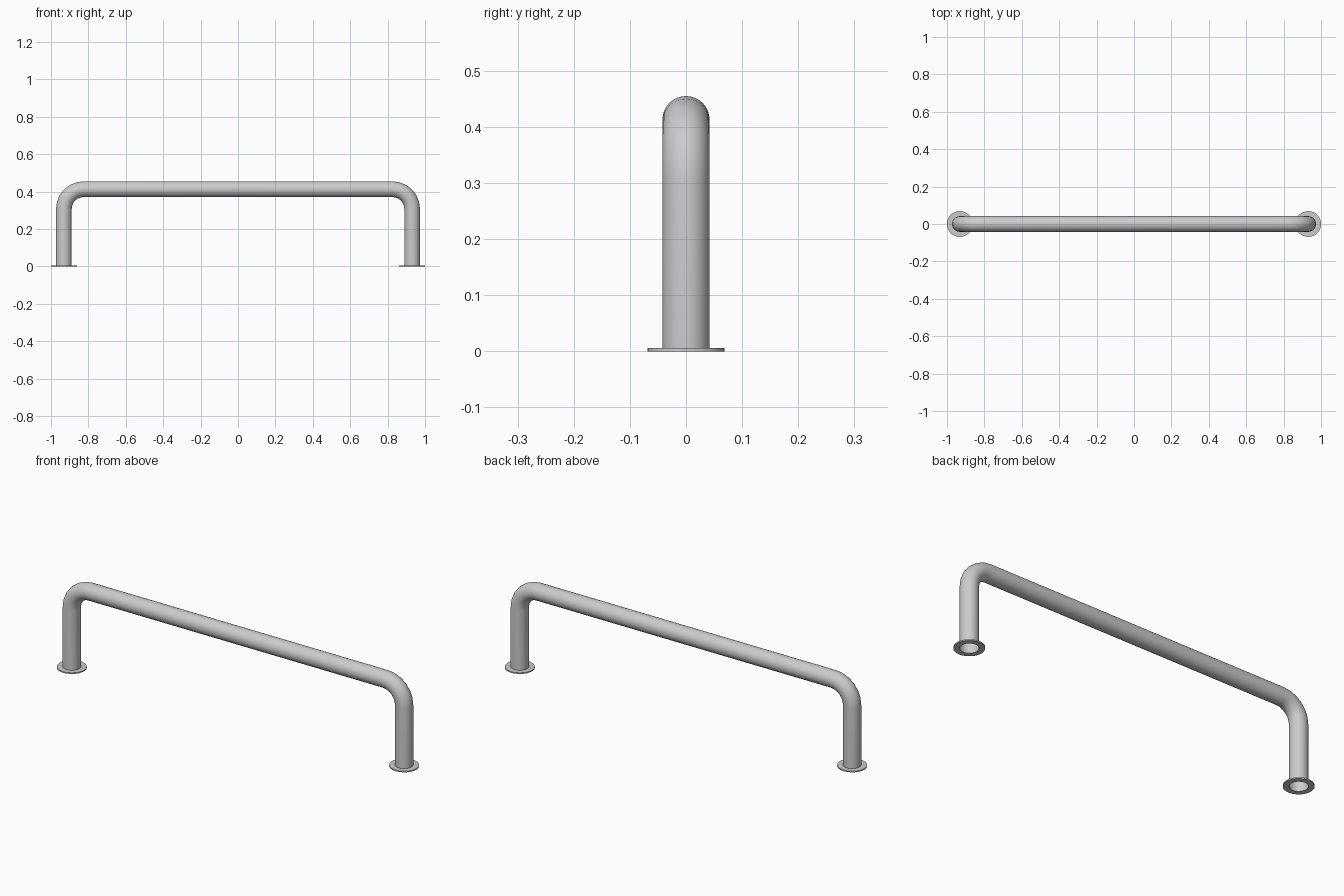
import bpy, bmesh
from math import sin, cos, pi, radians

if "Cube" in bpy.data.objects:
    bpy.data.objects.remove(bpy.data.objects["Cube"])

LEG_X, TOP_Z = 0.931, 0.413
TUBE_R, BEND_R = 0.042, 0.105
FLANGE_R, FLANGE_H = 0.069, 0.006
SIDES, BEND_STEPS = 32, 6


def finish(bm, name):
    bmesh.ops.recalc_face_normals(bm, faces=bm.faces)
    mesh = bpy.data.meshes.new(name)
    bm.to_mesh(mesh)
    bm.free()
    ob = bpy.data.objects.new(name, mesh)
    bpy.context.collection.objects.link(ob)
    bpy.ops.object.select_all(action='DESELECT')
    ob.select_set(True)
    bpy.context.view_layer.objects.active = ob
    bpy.ops.object.shade_smooth_by_angle(angle=radians(35))
    return ob


def bridge(bm, a, b):
    for i in range(SIDES):
        j = (i + 1) % SIDES
        bm.faces.new((a[i], a[j], b[j], b[i]))


# Bent tube: path stations are (x, z, angle of the outward direction)
half = [(-LEG_X, 0, pi)]
cx, cz = -LEG_X + BEND_R, TOP_Z - BEND_R
for k in range(BEND_STEPS + 1):
    a = pi - k * pi / 2 / BEND_STEPS
    half.append((cx + BEND_R * cos(a), cz + BEND_R * sin(a), a))
path = half + [(-x, z, pi - a) for x, z, a in reversed(half)]

bm = bmesh.new()
rings = []
for x, z, a in path:
    ring = []
    for i in range(SIDES):
        t = 2 * pi * i / SIDES
        d = TUBE_R * cos(t)
        ring.append(bm.verts.new((x + d * cos(a), TUBE_R * sin(t), z + d * sin(a))))
    rings.append(ring)
for a, b in zip(rings, rings[1:]):
    bridge(bm, a, b)
finish(bm, "bent_tube_rail")

# Thin ring flanges at the feet
for side, name in ((-1, "left_foot_flange"), (1, "right_foot_flange")):
    bm = bmesh.new()
    profile = [(TUBE_R, 0), (FLANGE_R, 0), (FLANGE_R, FLANGE_H), (TUBE_R, FLANGE_H)]
    loops = [[bm.verts.new((side * LEG_X + r * cos(2 * pi * i / SIDES),
                            r * sin(2 * pi * i / SIDES), z)) for i in range(SIDES)]
             for r, z in profile]
    for a, b in zip(loops, loops[1:]):
        bridge(bm, a, b)
    finish(bm, name)
